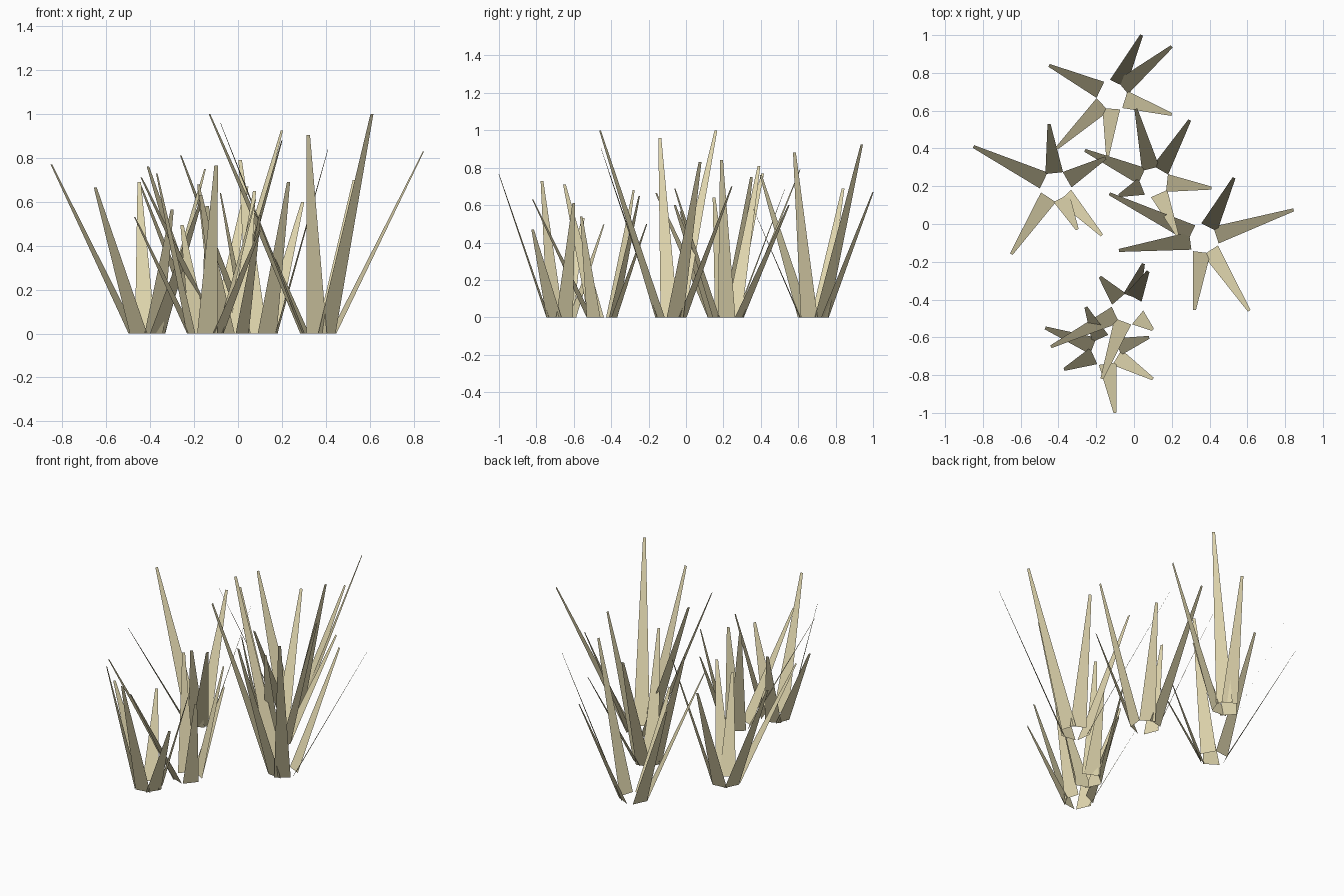
import bpy
import bmesh
from mathutils import Vector

cube = bpy.data.objects.get("Cube")
if cube:
    bpy.data.objects.remove(cube, do_unlink=True)

RING_RADIUS = 0.07
BASE_WIDTH = 0.094
TIP_WIDTH = 0.016


def make_material(name, colour):
    material = bpy.data.materials.new(name)
    material.use_nodes = True
    material.diffuse_color = colour
    shader = material.node_tree.nodes["Principled BSDF"]
    shader.inputs["Base Color"].default_value = colour
    shader.inputs["Roughness"].default_value = 0.9
    return material


def add_blade(bm, root, tip):
    """Flat tapered leaf leaning outward from the ring around the root."""
    outward = Vector((tip.x - root.x, tip.y - root.y, 0)).normalized()
    side = Vector((-outward.y, outward.x, 0))
    base = root + outward * RING_RADIUS
    corners = [
        base + side * BASE_WIDTH / 2,
        base - side * BASE_WIDTH / 2,
        tip - side * TIP_WIDTH / 2,
        tip + side * TIP_WIDTH / 2,
    ]
    face = bm.faces.new([bm.verts.new(corner) for corner in corners])
    face.normal_update()
    # Turn every leaf so that its upper side is the outside
    if face.normal.z < 0:
        face.normal_flip()


def make_tuft(name, root, tips, material):
    bm = bmesh.new()
    for tip in tips:
        add_blade(bm, Vector((*root, 0)), Vector(tip))
    mesh = bpy.data.meshes.new(name)
    bm.to_mesh(mesh)
    bm.free()
    mesh.materials.append(material)
    tuft = bpy.data.objects.new(name, mesh)
    bpy.context.collection.objects.link(tuft)
    return tuft


dry_grass = make_material("dry_grass", (0.76, 0.685, 0.43, 1))

# Each tuft is a root point with the tips of its leaves
make_tuft("back_tuft", (-.115, .68), [
    (.04, 1, .67), (.2, .94, .925), (-.45, .84, .69),
    (.2, .58, .88), (-.41, .4, .76), (-.14, .36, .58),
], dry_grass)

make_tuft("right_tuft", (-.415, .2), [
    (-.85, .41, .77), (-.45, .53, .69), (-.15, .35, .75),
    (-.65, -.16, .665), (-.17, -.06, .6), (-.3, -.03, .565),
], dry_grass)

make_tuft("centre_tuft", (.105, .225), [
    (.01, .61, .79), (.295, .55, .6), (-.26, .39, .81),
    (.41, .19, .84), (.23, -.06, .69), (-.08, .15, .64),
], dry_grass)

make_tuft("left_tuft", (.367, -.08), [
    (-.13, .16, 1), (-.08, -.14, .96), (.53, .245, .7),
    (.845, .075, .83), (.61, -.46, 1), (.32, -.455, .905),
], dry_grass)

make_tuft("front_tuft", (-.035, -.45), [
    (.05, -.21, .5), (.075, -.25, .65), (-.18, -.28, .68),
    (.1, -.56, .54), (-.17, -.82, .63), (-.44, -.65, .71),
], dry_grass)

make_tuft("foremost_tuft", (-.15, -.67), [
    (-.47, -.55, .53), (-.255, -.44, .495), (.08, -.6, .61),
    (-.37, -.77, .73), (.1, -.82, .47), (-.1, -1, .765),
], dry_grass)
